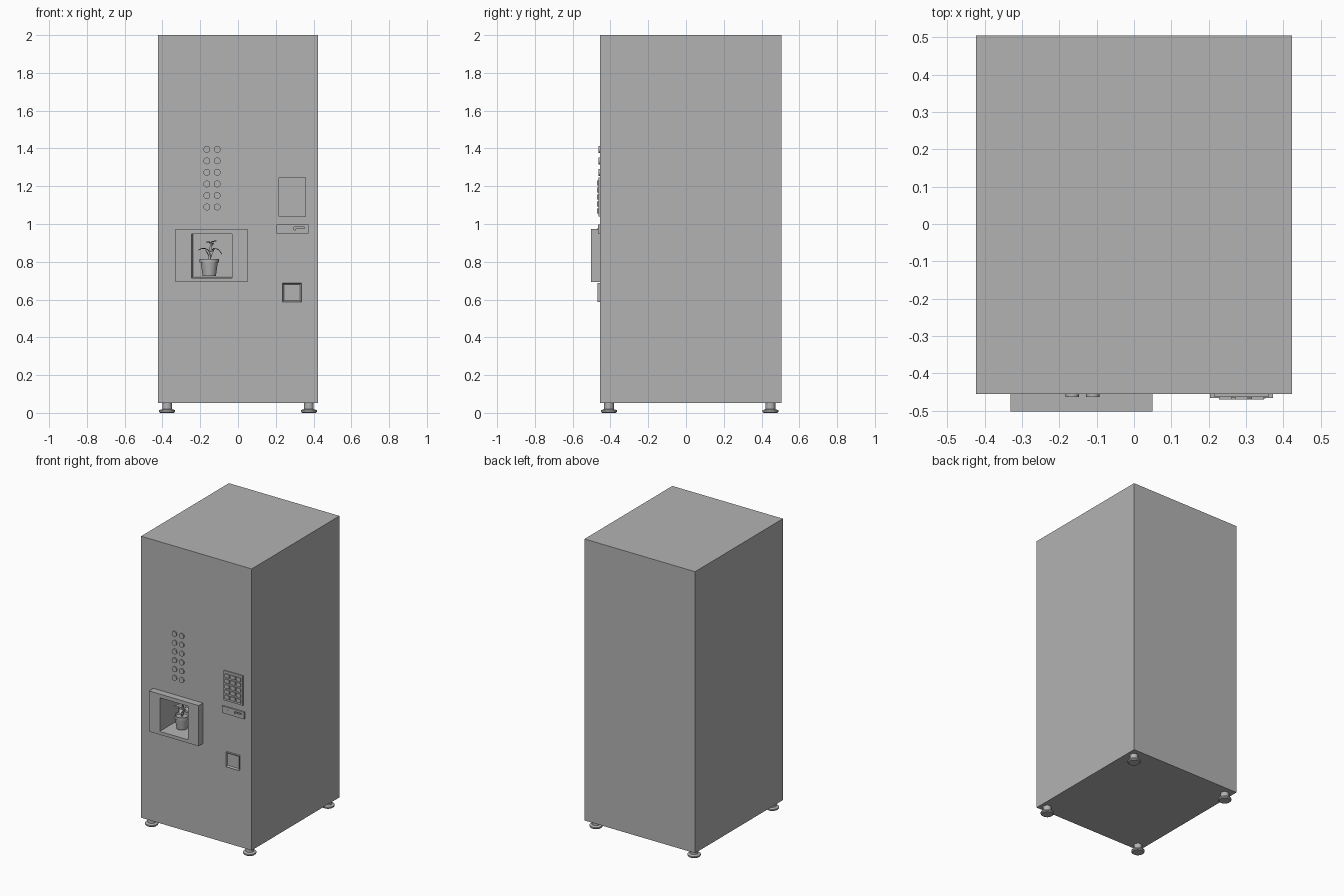
import bpy, bmesh, math
from mathutils import Vector

if "Cube" in bpy.data.objects:
    bpy.data.objects.remove(bpy.data.objects["Cube"])

grey = bpy.data.materials.new("neutral grey")
grey.diffuse_color = (0.45, 0.45, 0.45, 1)
grey.use_nodes = True
grey.node_tree.nodes["Principled BSDF"].inputs["Base Color"].default_value = grey.diffuse_color
FACE = -0.455  # y of the cabinet front


def finish(name, bm, smooth=False):
    bmesh.ops.recalc_face_normals(bm, faces=bm.faces)
    me = bpy.data.meshes.new(name)
    bm.to_mesh(me)
    bm.free()
    me.materials.append(grey)
    ob = bpy.data.objects.new(name, me)
    bpy.context.collection.objects.link(ob)
    if smooth:
        bpy.ops.object.select_all(action='DESELECT')
        ob.select_set(True)
        bpy.context.view_layer.objects.active = ob
        bpy.ops.object.shade_smooth_by_angle(angle=math.radians(35))
    return ob


def add_box(bm, x0, x1, y0, y1, z0, z1):
    vs = bmesh.ops.create_cube(bm, size=1)["verts"]
    for v in vs:
        v.co = Vector((x1 if v.co.x > 0 else x0, y1 if v.co.y > 0 else y0,
                       z1 if v.co.z > 0 else z0))
    return vs


def box(name, *dims):
    bm = bmesh.new()
    add_box(bm, *dims)
    return finish(name, bm)


def lathe(name, profile, x, y, n=24):
    bm = bmesh.new()
    pts = [bm.verts.new((x + r, y, z)) for r, z in profile]
    edges = [bm.edges.new(p) for p in zip(pts, pts[1:])]
    bmesh.ops.spin(bm, geom=pts + edges, cent=(x, y, 0), axis=(0, 0, 1),
                   angle=2 * math.pi, steps=n, use_duplicate=False)
    bmesh.ops.remove_doubles(bm, verts=bm.verts, dist=1e-5)
    return finish(name, bm, True)


def cut(ob, cutter):
    mod = ob.modifiers.new("opening", 'BOOLEAN')
    mod.operation = 'DIFFERENCE'
    mod.solver = 'EXACT'
    mod.object = cutter
    bpy.context.view_layer.objects.active = ob
    bpy.ops.object.modifier_apply(modifier=mod.name)


# Cabinet and raised surround with a tapered dispensing niche
cabinet = box("cabinet", -0.423, 0.423, FACE, 0.505, 0.053, 2.0)
surround = box("niche_surround", -0.33, 0.05, -0.502, FACE, 0.692, 0.973)
bm = bmesh.new()
for v in add_box(bm, -0.248, -0.032, -0.52, -0.31, 0.714, 0.947):
    if v.co.y > -0.4:
        v.co.x += 0.009 if v.co.x < -0.1 else 0
        v.co.z += 0.008 if v.co.z < 0.8 else 0
niche = finish("niche_cutter", bm)
niche.hide_render = True
for part in (cabinet, surround):
    cut(part, niche)
bpy.data.objects.remove(niche)

# Levelling feet
for sx in (-1, 1):
    for y in (-0.408, 0.447):
        lathe("foot", [(0, 0), (0.036, 0), (0.042, 0.006), (0.042, 0.014),
                       (0.026, 0.02), (0.026, 0.053), (0, 0.053)], sx * 0.375, y)

# Two columns of round selection buttons
bm = bmesh.new()
for x in (-0.165, -0.11):
    for i in range(6):
        vs = bmesh.ops.create_cone(bm, cap_ends=True, segments=24, radius1=0.018,
                                   radius2=0.018, depth=0.008)["verts"]
        for v in vs:
            v.co = Vector((x + v.co.x, FACE - 0.004 + v.co.z, 1.395 - 0.061 * i + v.co.y))
finish("selection_buttons", bm, True)

# Keypad
box("keypad_plate", 0.215, 0.36, FACE - 0.008, FACE, 1.04, 1.245)
bm = bmesh.new()
for c in range(3):
    for r in range(5):
        x, z = 0.244 + c * 0.0435, 1.068 + r * 0.037
        add_box(bm, x - 0.017, x + 0.017, FACE - 0.015, FACE - 0.008, z - 0.013, z + 0.013)
finish("keypad_keys", bm)

# Coin plate with slot and small button
coin = box("coin_plate", 0.203, 0.372, FACE - 0.01, FACE, 0.95, 0.998)
slot = box("slot_cutter", 0.297, 0.352, FACE - 0.03, FACE - 0.002, 0.967, 0.984)
slot.hide_render = True
cut(coin, slot)
bpy.data.objects.remove(slot)
box("coin_lever", 0.305, 0.352, FACE - 0.012, FACE - 0.002, 0.966, 0.976)
box("coin_button", 0.238, 0.25, FACE - 0.013, FACE - 0.01, 0.968, 0.98)

# Coin return: outer frame with a sunken flap
bm = bmesh.new()
add_box(bm, 0.235, 0.335, FACE - 0.014, FACE, 0.587, 0.687)
bm.normal_update()
front = [f for f in bm.faces if f.normal.y < -0.9]
bmesh.ops.inset_region(bm, faces=front, thickness=0.011)
for v in front[0].verts:
    v.co.y = FACE - 0.004
finish("coin_return", bm)

# Flower pot with soil
PX, PY = -0.152, -0.395
lathe("pot", [(0, 0.724), (0.035, 0.724), (0.045, 0.795), (0.051, 0.797), (0.051, 0.815),
              (0.043, 0.815), (0.041, 0.802), (0, 0.804)], PX, PY)


# Plant stems and leaves
def stem(name, points, r):
    cu = bpy.data.curves.new(name, 'CURVE')
    cu.dimensions, cu.bevel_depth, cu.bevel_resolution = '3D', r, 1
    sp = cu.splines.new('POLY')
    sp.points.add(len(points) - 1)
    for p, co in zip(sp.points, points):
        p.co = (PX + co[0], PY + co[1], co[2], 1)
    cu.materials.append(grey)
    bpy.context.collection.objects.link(bpy.data.objects.new(name, cu))


def leaf(base, out, width, rise, droop):
    bm = bmesh.new()
    base, out = Vector(base) + Vector((PX, PY, 0)), Vector(out)
    side = out.cross(Vector((0, 0, 1))).normalized()
    rows = []
    for i in range(6):
        t = i / 5
        mid = base + out * t + Vector((0, 0, rise * t - droop * t * t))
        w = side * width * math.sin(math.pi * (0.06 + 0.92 * t))
        rows.append([bm.verts.new(mid + w * s + Vector((0, 0, 0.004 * abs(s))))
                     for s in (-1, 0, 1)])
    for a, b in zip(rows, rows[1:]):
        for k in (0, 1):
            bm.faces.new((a[k], a[k + 1], b[k + 1], b[k]))
    finish("leaf", bm, True)


stem("main_stem", [(0, 0, 0.80), (0.004, 0, 0.85), (0.01, 0, 0.90)], 0.006)
stem("side_stem", [(-0.004, 0.004, 0.80), (0.01, 0.01, 0.84), (0.026, 0.008, 0.872)], 0.005)
leaf((0.0, 0, 0.855), (-0.056, -0.01, 0), 0.014, 0.05, 0.045)
leaf((0.015, 0, 0.862), (0.052, -0.012, 0), 0.014, 0.04, 0.065)
leaf((0.008, 0, 0.898), (0.03, -0.02, 0), 0.012, 0.02, 0.01)
leaf((0.008, 0, 0.898), (-0.025, -0.012, 0), 0.012, 0.015, 0.012)
leaf((0.01, 0, 0.89), (0.005, 0.05, 0), 0.014, 0.04, 0.05)
leaf((0.004, 0, 0.85), (0.008, -0.045, 0), 0.014, 0.03, 0.05)
leaf((0.0, 0, 0.82), (-0.02, -0.008, 0), 0.008, 0.05, 0.01)
leaf((0.004, 0, 0.82), (0.022, -0.01, 0), 0.008, 0.05, 0.01)
